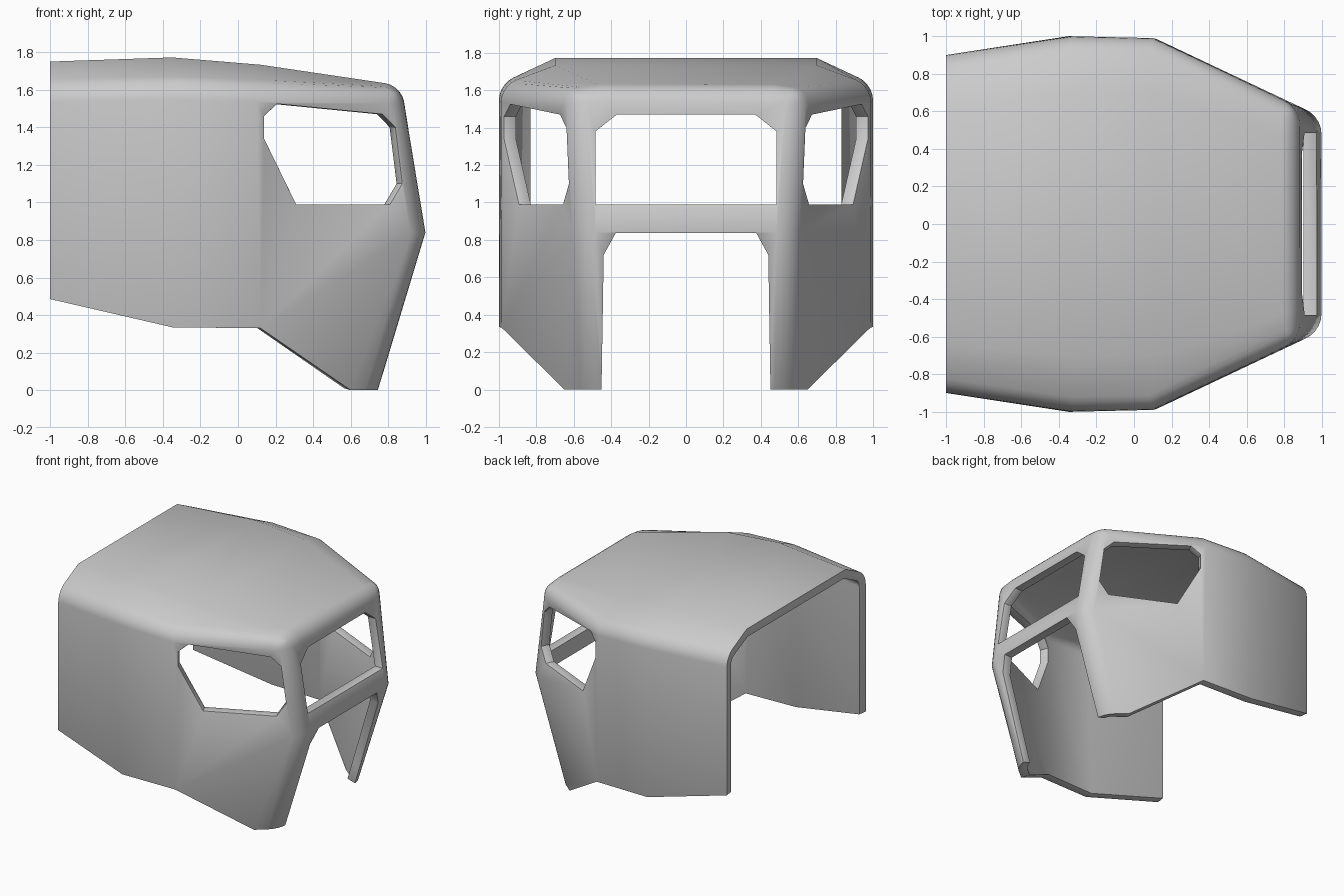
import bpy, bmesh
from mathutils import Vector

if "Cube" in bpy.data.objects:
    bpy.data.objects.remove(bpy.data.objects["Cube"])

# Half outline of the cab skin (mirrored over y)
# B: roof break, C: roof/side edge, D: lower side edge; 0..2 rear to middle, 3 at the windscreen
HALF = {
    "B0": (-1, .64, 1.75), "C0": (-1, .90, 1.62), "D0": (-1, .90, .485),
    "B1": (-.35, .70, 1.772), "C1": (-.33, 1.0, 1.635), "D1": (-.35, 1.0, .335),
    "B2": (.12, .70, 1.733), "C2": (.10, .99, 1.62), "D2": (.12, .985, .33),
    "B3": (.87, .45, 1.622), "C3": (.868, .625, 1.61),
    "P": (.998, .57, .84), "E": (.6, .65, 0), "F": (.745, .53, 0),
}
SIDE_FACES = ["B0 C0 C1 B1", "B1 C1 C2 B2", "B2 C2 C3 B3",
              "C0 D0 D1 C1", "C1 D1 D2 C2", "C2 D2 P C3", "D2 E F P"]
CENTRE = [("B0", "B1"), ("B1", "B2"), ("B2", "B3")]
ROUND = ["C0 C1", "C1 C2", "C2 C3", "C3 B3", "C3 P", "P F"]


def make_object(name, bm):
    me = bpy.data.meshes.new(name)
    bm.to_mesh(me)
    bm.free()
    ob = bpy.data.objects.new(name, me)
    bpy.context.collection.objects.link(ob)
    return ob


def cutter(name, pts, direction):
    """Prism: outline extruded along a direction."""
    bm = bmesh.new()
    f = bm.faces.new([bm.verts.new(p) for p in pts])
    ext = bmesh.ops.extrude_face_region(bm, geom=[f])
    bmesh.ops.translate(bm, vec=direction,
                        verts=[v for v in ext["geom"] if isinstance(v, bmesh.types.BMVert)])
    bmesh.ops.recalc_face_normals(bm, faces=bm.faces)
    ob = make_object(name, bm)
    ob.hide_render = True
    return ob


# Cab skin
bm = bmesh.new()
V = {}
for s in (1, -1):
    for k, (x, y, z) in HALF.items():
        V[k, s] = bm.verts.new((x, s * y, z))
    for face in SIDE_FACES:
        bm.faces.new([V[k, s] for k in face.split()][::s])
for a, b in CENTRE:
    bm.faces.new([V[a, 1], V[b, 1], V[b, -1], V[a, -1]])
bm.faces.new([V[k, 1] for k in ("B3", "C3", "P")] + [V[k, -1] for k in ("P", "C3", "B3")])
bm.faces.new([V["P", 1], V["F", 1], V["F", -1], V["P", -1]])
bmesh.ops.recalc_face_normals(bm, faces=bm.faces)
bm.normal_update()
roof = max(bm.faces, key=lambda f: f.calc_center_median().z)
if roof.normal.z < 0:
    bmesh.ops.reverse_faces(bm, faces=bm.faces)

# Rounded roof edges and pillars
edges = [bm.edges.get([V[k, s] for k in e.split()]) for e in ROUND for s in (1, -1)]
edges.append(bm.edges.get([V["B3", 1], V["B3", -1]]))
bmesh.ops.bevel(bm, geom=edges, offset=.085, segments=5, profile=.5,
                affect='EDGES', clamp_overlap=True)
cab = make_object("cab_shell", bm)

# Wall thickness
sol = cab.modifiers.new("thickness", 'SOLIDIFY')
sol.thickness, sol.offset, sol.use_even_offset = .07, -1, True

# Side windows, cut square to the slanted panels
WIN = [(.14, 1.46), (.21, 1.525), (.77, 1.47), (.84, 1.40),
       (.875, 1.10), (.81, .99), (.31, .99), (.14, 1.34)]
cutters = []
for s in (1, -1):
    n = Vector((.43, .9 * s, 0))
    pts = [Vector((x, s * (.985 - .475 * (x - .12)), z)) + n * .15 for x, z in WIN]
    cutters.append(cutter("side_window_cutter", pts, n * -.35))

# Windscreen and front opening
SCREEN = [(.485, .99), (.485, 1.38), (.37, 1.47)]
DOOR = [(.455, -.2), (.44, .72), (.375, .838)]
for name, half in (("windscreen_cutter", SCREEN), ("front_opening_cutter", DOOR)):
    outline = half + [(-y, z) for y, z in reversed(half)]
    cutters.append(cutter(name, [(.5, y, z) for y, z in outline], Vector((.8, 0, 0))))

for c in cutters:
    b = cab.modifiers.new("cut", 'BOOLEAN')
    b.operation, b.object, b.solver = 'DIFFERENCE', c, 'EXACT'

# Softened rims
bev = cab.modifiers.new("rim", 'BEVEL')
bev.width, bev.segments = .012, 2
bev.limit_method, bev.angle_limit = 'ANGLE', .9

bpy.ops.object.select_all(action='DESELECT')
bpy.context.view_layer.objects.active = cab
cab.select_set(True)
for m in list(cab.modifiers):
    bpy.ops.object.modifier_apply(modifier=m.name)
for c in cutters:
    bpy.data.objects.remove(c)
bpy.ops.object.shade_smooth_by_angle(angle=.6)
